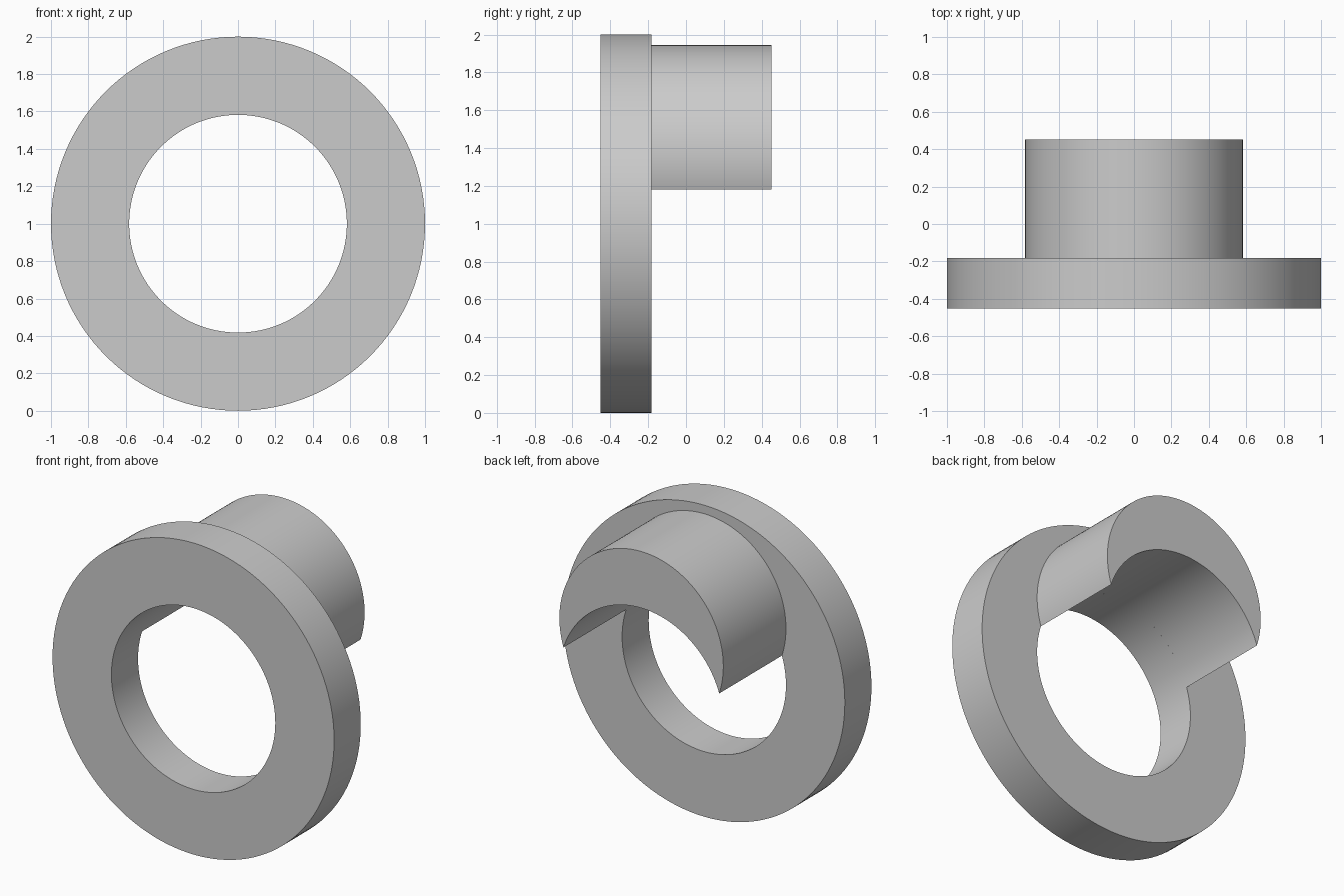
import bpy, bmesh, math

cube = bpy.data.objects.get("Cube")
if cube:
    bpy.data.objects.remove(cube, do_unlink=True)

BORE = 0.582              # bore radius, also the radius of the crescent's outside
RING_Z, CRESCENT_Z = 1.0, 1.363
FRONT, STEP, BACK = -0.453, -0.183, 0.453
SEGMENTS = 128

grey = bpy.data.materials.new("plain grey")
grey.use_nodes = True
colour = (0.6, 0.6, 0.6, 1)
grey.diffuse_color = colour
grey.node_tree.nodes["Principled BSDF"].inputs["Base Color"].default_value = colour


def arc(radius, z, start, end, count):
    """Points along an arc in the x-z plane, both ends included."""
    angles = [start + (end - start) * i / count for i in range(count + 1)]
    return [(radius * math.cos(a), z + radius * math.sin(a)) for a in angles]


def extrude_band(name, outer, inner, y0, y1, closed):
    """Solid between two matching outlines, extruded along y."""
    bm = bmesh.new()
    rows = [[bm.verts.new((x, y, z)) for x, z in line]
            for line, y in ((outer, y0), (inner, y0), (inner, y1), (outer, y1))]
    n = len(outer)
    for i in range(n if closed else n - 1):
        j = (i + 1) % n
        for a, b in zip(rows, rows[1:] + rows[:1]):
            bm.faces.new((a[i], a[j], b[j], b[i]))
    # Sharp tips: the outlines meet there
    bmesh.ops.remove_doubles(bm, verts=bm.verts, dist=1e-5)
    bmesh.ops.recalc_face_normals(bm, faces=bm.faces)
    mesh = bpy.data.meshes.new(name)
    bm.to_mesh(mesh)
    bm.free()
    mesh.materials.append(grey)
    obj = bpy.data.objects.new(name, mesh)
    bpy.context.collection.objects.link(obj)
    bpy.ops.object.select_all(action="DESELECT")
    obj.select_set(True)
    bpy.context.view_layer.objects.active = obj
    bpy.ops.object.shade_smooth_by_angle(angle=math.radians(30))


# Flat ring flange
full = 2 * math.pi
extrude_band("ring_flange",
             arc(1.0, RING_Z, 0, full, SEGMENTS)[:-1],
             arc(BORE, RING_Z, 0, full, SEGMENTS)[:-1],
             FRONT, STEP, True)

# Crescent boss: its tips lie where the two equal circles cross
tip = math.asin((CRESCENT_Z - RING_Z) / 2 / BORE)
extrude_band("crescent_boss",
             arc(BORE, CRESCENT_Z, -tip, math.pi + tip, SEGMENTS),
             arc(BORE, RING_Z, tip, math.pi - tip, SEGMENTS),
             STEP, BACK, False)
